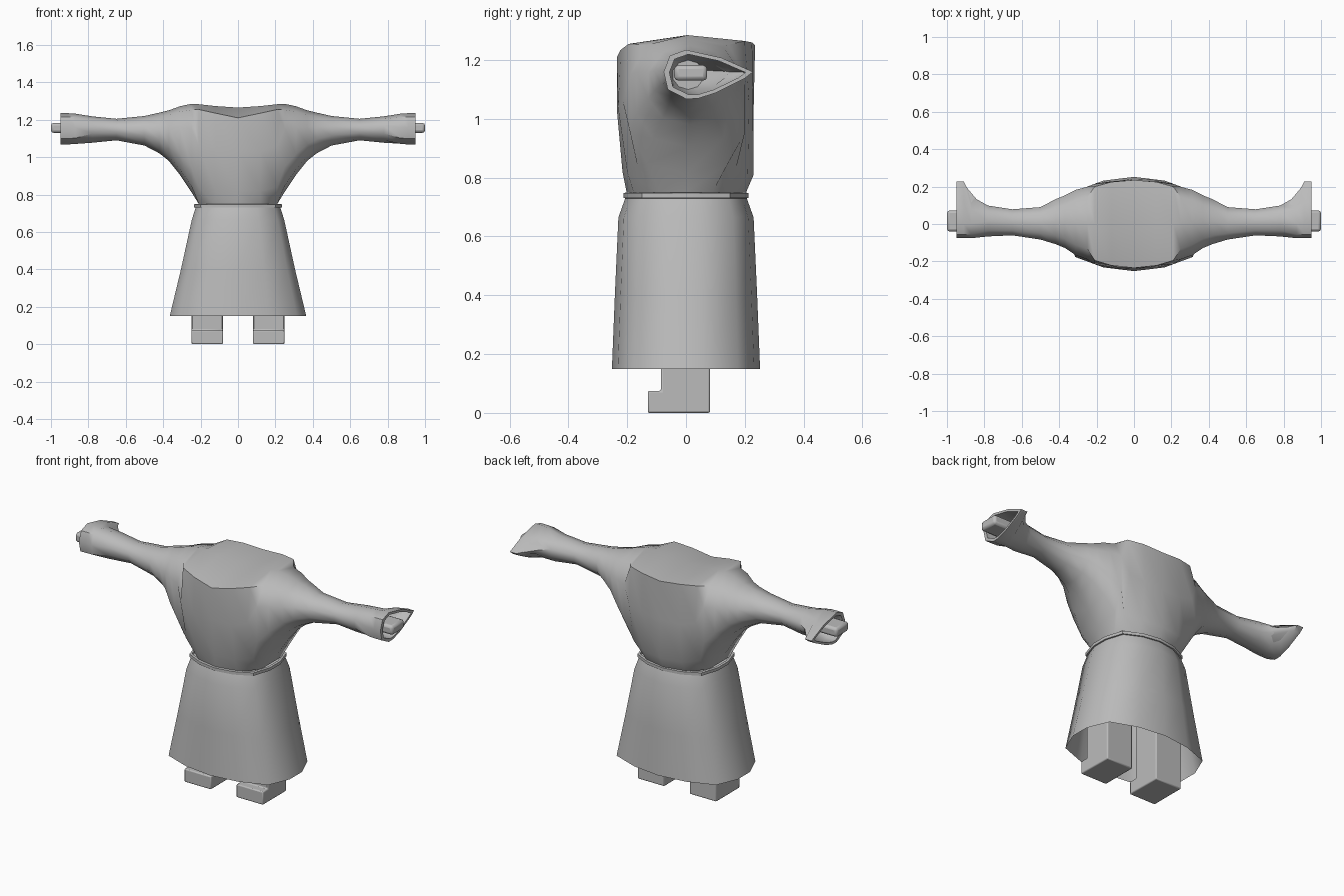
import bpy, bmesh, math

if "Cube" in bpy.data.objects:
    bpy.data.objects.remove(bpy.data.objects["Cube"])

grey = bpy.data.materials.new("cloth_grey")
grey.diffuse_color = (0.5, 0.5, 0.5, 1)
grey.use_nodes = True
grey.node_tree.nodes["Principled BSDF"].inputs["Base Color"].default_value = grey.diffuse_color


def finish(name, bm, angle=40, bevel=0):
    bmesh.ops.recalc_face_normals(bm, faces=bm.faces)
    me = bpy.data.meshes.new(name)
    bm.to_mesh(me)
    bm.free()
    ob = bpy.data.objects.new(name, me)
    bpy.context.collection.objects.link(ob)
    me.materials.append(grey)
    if bevel:
        mod = ob.modifiers.new("soft_edges", 'BEVEL')
        mod.width, mod.segments = bevel, 2
    bpy.ops.object.select_all(action='DESELECT')
    bpy.context.view_layer.objects.active = ob
    ob.select_set(True)
    bpy.ops.object.shade_smooth_by_angle(angle=math.radians(angle))
    return ob


def loft(bm, rings, cap_start=False, cap_end=False):
    loops = [[bm.verts.new(p) for p in r] for r in rings]
    n = len(loops[0])
    for a, b in zip(loops, loops[1:]):
        for i in range(n):
            j = (i + 1) % n
            bm.faces.new((a[i], a[j], b[j], b[i]))
    if cap_start:
        bm.faces.new(loops[0])
    if cap_end:
        bm.faces.new(loops[-1])


def oval(yf, yb, zb, zt, n=2.0):
    """Ten-point section: top, then round by the front, bottom and back."""
    pts = []
    for i in range(10):
        a = math.radians(36 * i)
        s, c = math.sin(a), math.cos(a)
        pts.append(((yf + yb) / 2 - (yb - yf) / 2 * math.copysign(abs(s) ** (2 / n), s) * 1.03,
                    (zb + zt) / 2 + (zt - zb) / 2 * math.copysign(abs(c) ** (2 / n), c)))
    return pts


# robe top and sleeves: one skin lofted sideways, mirrored about the centre
cuff = [(0, 1.235), (-.055, 1.215), (-.076, 1.16), (-.062, 1.1), (0, 1.068),
        (.04, 1.069), (.1, 1.088), (.2, 1.138), (.228, 1.16), (.12, 1.208)]
half = [
    (0, [(0, 1.265), (-.235, 1.21), (-.235, 1.03), (-.216, .82), (-.2, .74),
         (0, .74), (.2, .74), (.23, .81), (.23, 1.03), (.235, 1.25)]),
    (.12, [(0, 1.273), (-.222, 1.235), (-.23, 1.03), (-.2, .82), (-.175, .74),
           (0, .74), (.175, .74), (.21, .81), (.228, 1.03), (.225, 1.26)]),
    (.21, [(0, 1.283), (-.195, 1.255), (-.215, 1.06), (-.165, .84), (-.09, .75),
           (0, .75), (.09, .75), (.17, .83), (.215, 1.06), (.2, 1.265)]),
    (.25, oval(-.19, .2, .815, 1.285, 2.8)),
    (.31, oval(-.17, .185, .905, 1.272, 2.5)),
    (.37, oval(-.13, .155, .98, 1.25, 2.2)),
    (.42, oval(-.11, .135, 1.02, 1.238)),
    (.5, oval(-.085, .092, 1.062, 1.22)),
    (.65, oval(-.062, .08, 1.09, 1.205)),
    (.78, oval(-.068, .1, 1.077, 1.218)),
    (.87, [(y * (1 if y < 0 else .65), 1.15 + (z - 1.15) * .97) for y, z in cuff]),
    (.91, cuff),
    (.95, cuff),
]
# turned-in cuff opening
inner = [(.055 + (y - .055) * .85, 1.15 + (z - 1.15) * .82) for y, z in cuff]
deep = oval(-.045, .06, 1.1, 1.2)
half += [(.95, inner), (.9, inner), (.78, deep)]
stations = [(-x, s) for x, s in reversed(half[1:])] + half
bm = bmesh.new()
loft(bm, [[(x, y, z) for y, z in s] for x, s in stations], True, True)
finish("robe_top_with_sleeves", bm, 45)

# outline of the skirt and belt (quarter, unit half-widths)
quarter = [(1, .22), (.86, .7), (.45, .92), (0, 1)]
right = quarter + [(-x, y) for x, y in reversed(quarter[:-1])]
outline = right + [(-x, -y) for x, y in right]


def flat_ring(rx, ry, z):
    return [(x * rx, y * ry, z) for x, y in outline]


# skirt, open below
bm = bmesh.new()
loft(bm, [flat_ring(*r) for r in ((.365, .252, .15), (.305, .242, .4), (.247, .23, .665),
                                  (.225, .205, .735))], False, True)
sk = finish("skirt", bm, 50)

# belt
bm = bmesh.new()
belt = [(.222, .2, .729), (.234, .213, .731), (.234, .213, .748), (.222, .2, .75)]
loft(bm, [flat_ring(*r) for r in belt + belt[:1]])
bmesh.ops.remove_doubles(bm, verts=bm.verts, dist=1e-5)
finish("belt", bm, 40)

# boots with a low toe, and hands inside the cuffs
boot = [(-.13, 0), (.082, 0), (.082, .45), (-.085, .45), (-.085, .075), (-.13, .075)]
for side, tag in ((1, "right"), (-1, "left")):
    bm = bmesh.new()
    loft(bm, [[(side * x, y, z) for y, z in boot] for x in (.08, .248)], True, True)
    finish("boot_" + tag, bm, 40, .006)

    bm = bmesh.new()
    hand = [(-.04, 1.13), (.072, 1.13), (.072, 1.183), (-.04, 1.183)]
    loft(bm, [[(side * x, y, z) for y, z in hand] for x in (.77, 1.0)], True, True)
    finish("hand_" + tag, bm, 40, .014)
